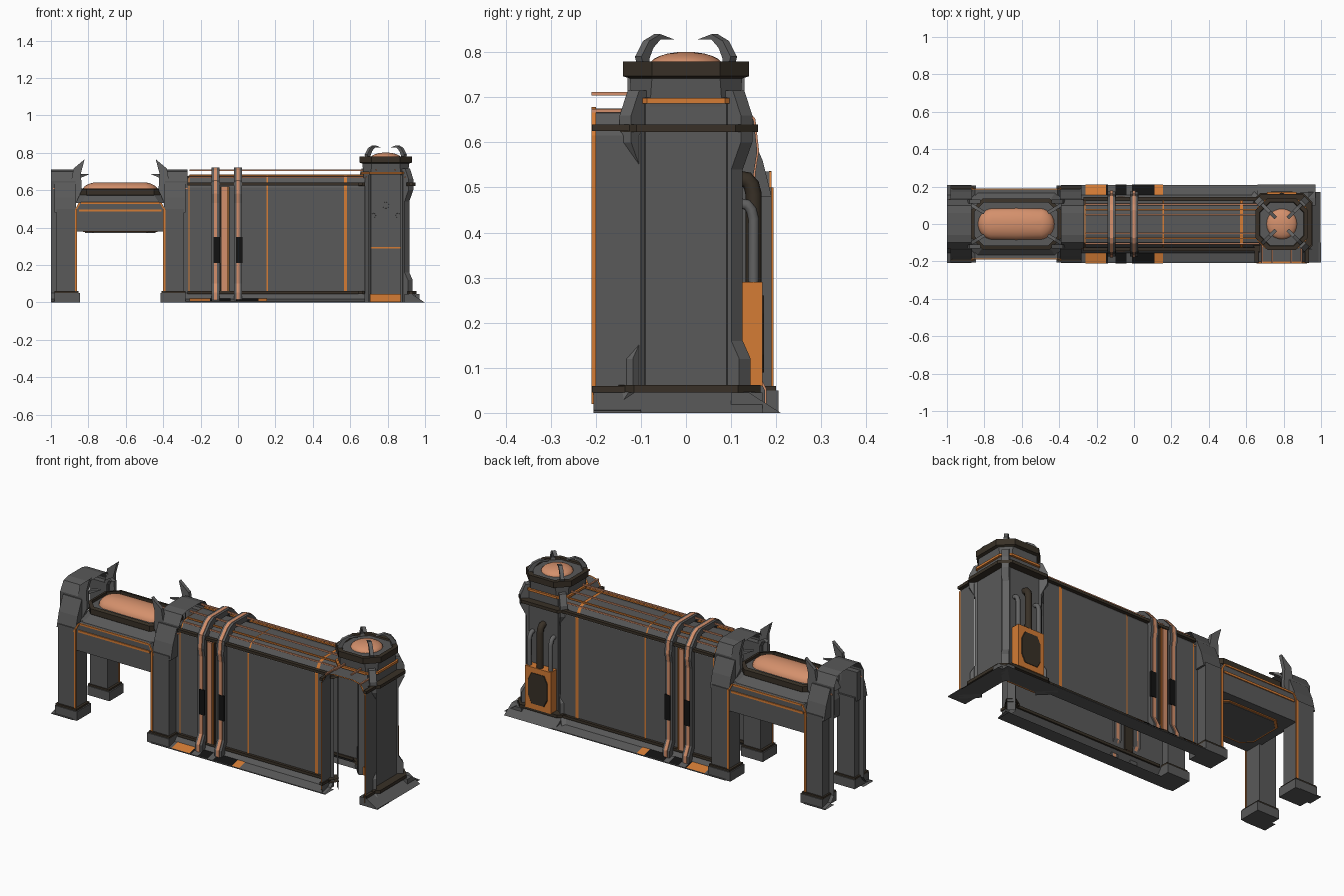
import bpy, bmesh, math
from mathutils import Matrix, Vector

if "Cube" in bpy.data.objects:
    bpy.data.objects.remove(bpy.data.objects["Cube"])

def mat(name, r, g, b):
    m = bpy.data.materials.new(name)
    m.diffuse_color = (r, g, b, 1)
    m.use_nodes = True
    m.node_tree.nodes["Principled BSDF"].inputs["Base Color"].default_value = m.diffuse_color
    return m

GREY = mat("dark_grey", .10, .10, .10)
MID = mat("mid_grey", .125, .125, .125)
BROWN = mat("dark_brown", .04, .03, .02)
ORANGE = mat("orange", .66, .20, .035)
PEACH = mat("peach", .66, .28, .15)
BLACK = mat("black", .006, .006, .006)

def finish(name, bm, m, smooth=False):
    bmesh.ops.recalc_face_normals(bm, faces=bm.faces)
    me = bpy.data.meshes.new(name)
    bm.to_mesh(me)
    bm.free()
    me.materials.append(m)
    if smooth:
        for p in me.polygons:
            p.use_smooth = True
    ob = bpy.data.objects.new(name, me)
    bpy.context.collection.objects.link(ob)
    return ob

def box(name, x0, x1, y0, y1, z0, z1, m):
    bm = bmesh.new()
    bmesh.ops.create_cube(bm, size=1)
    for v in bm.verts:
        v.co = Vector(((x0 + x1) / 2 + v.co.x * (x1 - x0), (y0 + y1) / 2 + v.co.y * (y1 - y0),
                       (z0 + z1) / 2 + v.co.z * (z1 - z0)))
    return finish(name, bm, m)

def extr(name, pts, axis, a, b, m, off=0, closed=False, mtx=None):
    """Sweep a (u, z) profile along x or y; closed profiles are capped."""
    bm = bmesh.new()
    place = (lambda u, z, t: (t, off + u, z)) if axis == 'x' else (lambda u, z, t: (off + u, t, z))
    A = [bm.verts.new(place(u, z, a)) for u, z in pts]
    B = [bm.verts.new(place(u, z, b)) for u, z in pts]
    n = len(pts)
    for i in range(n if closed else n - 1):
        j = (i + 1) % n
        bm.faces.new((A[i], A[j], B[j], B[i]))
    if closed:
        bm.faces.new(A)
        bm.faces.new(B[::-1])
    if mtx:
        bm.transform(mtx)
    return finish(name, bm, m)

def loft(name, cx, cy, loops, m, caps=True, skip=()):
    """Stack chamfered rectangles given as (half x, half y, chamfer, z)."""
    bm = bmesh.new()
    rings = []
    for hx, hy, c, z in loops:
        p = [(hx, -hy + c), (hx, hy - c), (hx - c, hy), (-hx + c, hy),
             (-hx, hy - c), (-hx, -hy + c), (-hx + c, -hy), (hx - c, -hy)]
        rings.append([bm.verts.new((cx + x, cy + y, z)) for x, y in p])
    for r, s in zip(rings, rings[1:]):
        for i in range(8):
            if i not in skip:
                j = (i + 1) % 8
                bm.faces.new((r[i], r[j], s[j], s[i]))
    if caps:
        bm.faces.new(rings[-1])
        if not skip:
            bm.faces.new(rings[0][::-1])
    return finish(name, bm, m)

def band(name, cx, cy, i, o, c, z0, z1, m, skip=()):
    loft(name, cx, cy, [(i, i, c * .7, z0), (o, o, c, z0), (o, o, c, z1), (i, i, c * .7, z1)], m, False, skip)

def half(h, d=0):
    return [(.13, 0), (.209, 0), (.209, .005 + d), (.155 + d, .018 + d), (.13 + d, .05 + d),
            (.13 + d, h - .06), (.1 + d, h - .01 + d), (.06, h + d)]

def section(h, d=0, start=0):
    p = half(h, d)[start:]
    return p + [(-u, z) for u, z in reversed(p)]

def dome(name, cx, z, rx, ry, h, m, stretch=0):
    bm = bmesh.new()
    bmesh.ops.create_uvsphere(bm, u_segments=24, v_segments=12, radius=1)
    bmesh.ops.delete(bm, geom=[v for v in bm.verts if v.co.z < -.01], context='VERTS')
    for v in bm.verts:
        s = stretch * (1 if v.co.x > 1e-4 else -1 if v.co.x < -1e-4 else 0)
        v.co = Vector((cx + v.co.x * rx + s, v.co.y * ry, z + v.co.z * h))
    finish(name, bm, m, True)

def claw(name, pts, cx, cy, ang, t, m):
    extr(name, pts, 'y', -t, t, m, 0, True,
         Matrix.Translation((cx, cy, 0)) @ Matrix.Rotation(ang, 4, 'Z'))

# ---- wall run: hollow skin, strips, trims, rails
extr("wall_skin", section(.675), 'x', -.27, .68, GREY)
for x, w in ((-.262, .005), (.157, .008), (.575, .018)):
    extr("wall_orange_trim", section(.675, .004, 4), 'x', x - w / 2, x + w / 2, ORANGE)
for s in (1, -1):
    for z0, z1 in ((.045, .06), (.625, .64)):
        y = sorted((s * .125, s * .145))
        box("wall_brown_strip", -.27, .66, *y, z0, z1, BROWN)
    for y, z, m in ((.05, .707, PEACH), (.105, .668, PEACH), (.075, .68, ORANGE)):
        box("wall_rail", -.26, .67, s * y - .004, s * y + .004, z - .004, z + .004, m)
    for a, b, m in ((-.26, -.15, ORANGE), (-.15, -.14, BLACK), (-.1, -.04, BLACK), (-.01, .11, BLACK), (.11, .155, ORANGE)):
        extr("floor_plate", [(s * .21, .008), (s * .156, .021)], 'x', a, b, m)
    # column between the two ribs
    for a, b, d, m in ((-.095, -.045, .14, BROWN), (-.088, -.06, .147, PEACH), (-.056, -.05, .147, ORANGE)):
        box("rib_centre_column", a, b, *sorted((s * .12, s * d)), .06, .62, m)

# ---- paired ribs over the wall
OUT = [(.175, .005), (.175, .05), (.15, .1), (.15, .53), (.158, .58), (.15, .65), (.1, .705), (.07, .72)]
for cx in (-.12, 0):
    for d, w, m in ((0, .022, GREY), (.004, .009, PEACH)):
        o = [(u + d, z + d * .5) for u, z in OUT]
        i = [(max(u - .03, .06), z - (.03 if z > .64 else 0)) for u, z in OUT]
        ring = o + [(-u, z) for u, z in reversed(o)] + [(-u, z) for u, z in i] + i[::-1]
        extr("wall_rib", ring, 'x', cx - w, cx + w, m, 0, True)
    for s in (1, -1):
        box("rib_black_panel", cx - .01, cx + .023, *sorted((s * .145, s * .156)), .21, .35, BLACK)

# ---- gate: hollow end sections
G = -.63
for a, b in ((-1, -.87), (-.39, -.27)):
    extr("gate_end_skin", section(.71), 'x', a, b, GREY)
for sx in (1, -1):
    X = lambda p, q: sorted((G + sx * p, G + sx * q))
    for s in (1, -1):
        Y = lambda p, q: sorted((s * p, s * q))
        box("gate_leg", *X(.235, .34), *Y(.09, .19), 0, .5, GREY)
        box("gate_foot", *X(.215, .35), *Y(.08, .205), 0, .05, GREY)
        box("gate_foot_trim", *X(.222, .35), *Y(.085, .2), .05, .06, BROWN)
        box("gate_orange_edge", *X(.23, .242), *Y(.188, .194), .06, .5, ORANGE)
        box("gate_peach_line", *X(.25, .36), *Y(.128, .134), .605, .612, PEACH)
        # sloped shoulder from leg to roof
        extr("gate_shoulder", [(s * .1, .48), (s * .19, .48), (s * .17, .56), (s * .135, .64), (s * .1, .64)],
             'x', *X(.235, .35), GREY, 0, True)
        # upright blade beside the dome
        pts = [(sx * .25, .5), (sx * .205, .6), (sx * .21, .69), (sx * .19, .765), (sx * .25, .715), (sx * .27, .6)]
        extr("gate_blade", pts, 'y', *Y(.11, .13), MID, G, True)
        # curled claw over the dome
        ang = math.atan2(s * .6, sx)
        claw("gate_claw", [(.08, .57), (.08, .63), (.055, .665), (.0, .685), (.045, .685), (.1, .65), (.11, .57)],
             G + sx * .17, s * .06, ang, .009, MID)

# ---- gate lintel, bevelled, with orange outlines
LIN = [(-.25, .38), (.25, .38), (.25, .48), (.22, .535), (-.22, .535), (-.25, .48)]
extr("gate_lintel", LIN, 'y', -.185, .185, GREY, G, True)
loft("gate_deck", G, 0, [(.25, .17, .04, .53), (.22, .125, .04, .575)], GREY)
for s in (1, -1):
    y = sorted((s * .184, s * .19))
    box("lintel_orange_line", G - .22, G + .22, *y, .485, .497, ORANGE)
    box("lintel_orange_top", G - .21, G + .21, *y, .527, .537, ORANGE)
    for sx in (1, -1):
        extr("lintel_orange_corner", [(sx * .25, .48), (sx * .24, .48), (sx * .21, .535), (sx * .22, .535)],
             'y', *y, ORANGE, G, True)
loft("lintel_orange_underside", G, 0, [(.2, .14, .05, .375), (.2, .14, .05, .381)], ORANGE)
loft("lintel_dark_underside", G, 0, [(.188, .128, .046, .372), (.188, .128, .046, .378)], GREY)
# brown collar, grey bed and long dome
loft("gate_brown_collar", G, 0, [(.225, .12, .06, .565), (.24, .135, .06, .575), (.24, .135, .06, .605),
                                 (.222, .115, .05, .61), (.222, .115, .05, .59)], BROWN, False)
loft("gate_dome_bed", G, 0, [(.222, .115, .05, .57), (.222, .115, .05, .595)], GREY)
dome("gate_dome", G, .592, .085, .085, .05, PEACH, .12)

# ---- tower: body open towards the two joining walls
T = .79
OPEN = (4, 6)
loft("tower_body", T, 0, [(.12, .12, .03, 0), (.12, .12, .03, .7)], GREY, False, OPEN)
loft("tower_neck", T, 0, [(.12, .12, .04, .68), (.125, .125, .05, .75)], GREY)
band("tower_orange_ring", T, 0, .11, .132, .045, .686, .698, ORANGE)
loft("tower_cap", T, 0, [(.125, .125, .05, .742), (.14, .14, .065, .747), (.14, .14, .065, .78),
                         (.118, .118, .055, .78), (.115, .115, .055, .77)], BROWN, False)
loft("tower_cap_floor", T, 0, [(.116, .116, .055, .755), (.116, .116, .055, .772)], GREY)
dome("tower_dome", T, .77, .082, .082, .031, PEACH)
band("tower_upper_band", T, 0, .12, .16, .05, .623, .64, BROWN, OPEN)
band("tower_lower_band", T, 0, .12, .165, .05, .045, .062, BROWN, OPEN)
PIL = [(.13, 0), (.24, 0), (.185, .06), (.185, .12), (.16, .16), (.16, .54), (.19, .6), (.19, .66), (.165, .715), (.13, .715)]
CLAW = [(.135, .745), (.15, .79), (.125, .825), (.09, .84), (.045, .828), (.09, .828), (.112, .81), (.125, .785), (.12, .745)]
for k in range(4):
    ang = math.radians(45 + 90 * k)
    if k != 2:
        claw("tower_pilaster", PIL, T, 0, ang, .018, MID)
    claw("tower_claw", CLAW, T, 0, ang, .01, MID)
# flared feet on the two closed sides
extr("tower_foot_right", [(.1, 0), (.208, 0), (.14, .045), (.1, .045)], 'y', -.205, .17, GREY, T, True)
extr("tower_foot_back", [(.1, 0), (.21, 0), (.14, .045), (.1, .045)], 'x', .66, .97, GREY, 0, True)

# ---- short wall stub leaving the tower to the front, open at its end
p = half(.675)
stub = p + [(-u, z) for u, z in reversed(p[4:])] + [(-.13, 0)]
extr("stub_skin", stub, 'y', -.205, -.1, GREY, T)
q = half(.675, .004)[4:]
trim = [(.134, .02)] + q + [(-u, z) for u, z in reversed(q)] + [(-.134, .02)]
extr("stub_orange_trim", trim, 'y', -.21, -.2, ORANGE, T)
for u in (-.05, .05):
    box("stub_rail", T + u - .004, T + u + .004, -.21, -.1, .704, .712, PEACH)
for s in (1, -1):
    for z0, z1 in ((.045, .06), (.625, .64)):
        box("stub_brown_strip", *sorted((T + s * .125, T + s * .145)), -.208, -.1, z0, z1, BROWN)
    box("stub_upper_rail", T + s * .105 - .004, T + s * .105 + .004, -.21, -.1, .666, .674, PEACH)
box("inner_orange_sill", T - .085, T + .085, .09, .099, .001, .046, ORANGE)
box("inner_orange_line", T - .085, T + .085, .114, .119, .288, .295, ORANGE)

# ---- service box and pipes on the tower back
box("service_box", T - .08, T + .08, .12, .17, .06, .29, ORANGE)
loft("service_box_panel", T, .168, [(.04, .005, .003, .09), (.06, .005, .003, .13), (.06, .005, .003, .22), (.04, .005, .003, .26)], BROWN)
for dx, top, r, m in ((0, .52, .018, BROWN), (-.065, .465, .012, MID), (.065, .465, .012, MID)):
    cu = bpy.data.curves.new("pipe", 'CURVE')
    cu.dimensions = '3D'
    cu.bevel_depth = r
    cu.bevel_resolution = 2
    sp = cu.splines.new('POLY')
    path = [(.15, .28), (.15, top - .035), (.145, top - .015), (.135, top - .003), (.115, top)]
    sp.points.add(len(path) - 1)
    for pt, (y, z) in zip(sp.points, path):
        pt.co = (T + dx, y, z, 1)
    cu.materials.append(m)
    bpy.context.collection.objects.link(bpy.data.objects.new("service_pipe", cu))
